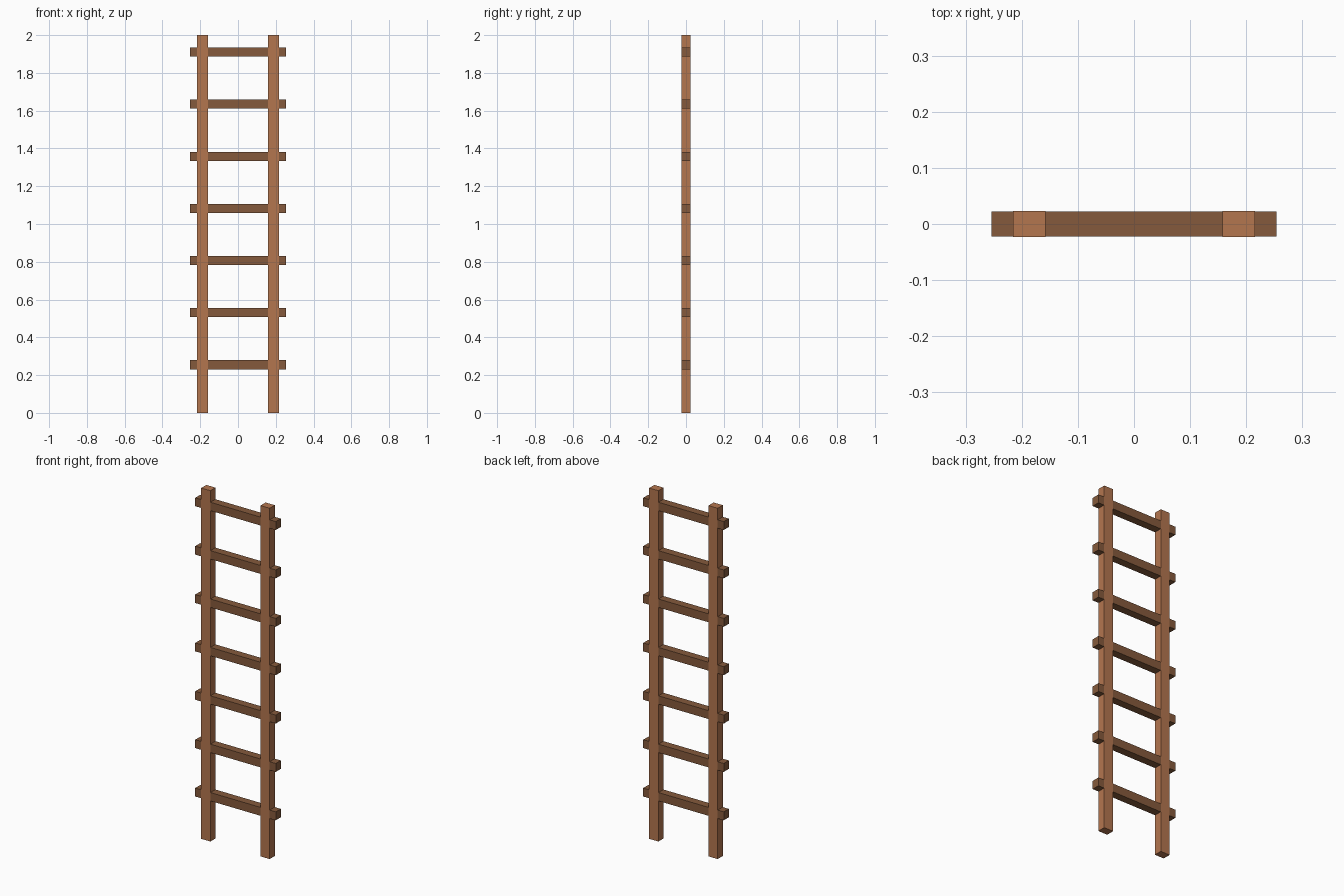
import bpy

cube = bpy.data.objects.get("Cube")
if cube:
    bpy.data.objects.remove(cube, do_unlink=True)


def make_material(name, rgb):
    mat = bpy.data.materials.new(name)
    mat.use_nodes = True
    color = (*rgb, 1.0)
    mat.diffuse_color = color
    mat.node_tree.nodes["Principled BSDF"].inputs["Base Color"].default_value = color
    return mat


def add_beam(name, center, size, mat):
    bpy.ops.mesh.primitive_cube_add(size=1, location=center)
    beam = bpy.context.object
    beam.name = name
    beam.scale = size
    bpy.ops.object.transform_apply(location=False, rotation=False, scale=True)
    beam.data.materials.append(mat)
    return beam


light_wood = make_material("light_wood", (0.456, 0.181, 0.078))
dark_wood = make_material("dark_wood", (0.235, 0.102, 0.045))

HEIGHT = 2.0
DEPTH = 0.046

# Upright rails
for side, sign in (("left", 1), ("right", -1)):
    add_beam(f"{side}_rail", (sign * 0.187, 0, HEIGHT / 2),
             (0.058, DEPTH, HEIGHT), light_wood)

# Rungs pass through both rails, a hair thinner so the rails stay on the surface
RUNGS = 7
FIRST, LAST = 0.255, 1.91
for i in range(RUNGS):
    z = FIRST + (LAST - FIRST) * i / (RUNGS - 1)
    add_beam(f"rung_{i + 1}", (0, 0, z), (0.508, DEPTH - 0.001, 0.048), dark_wood)
